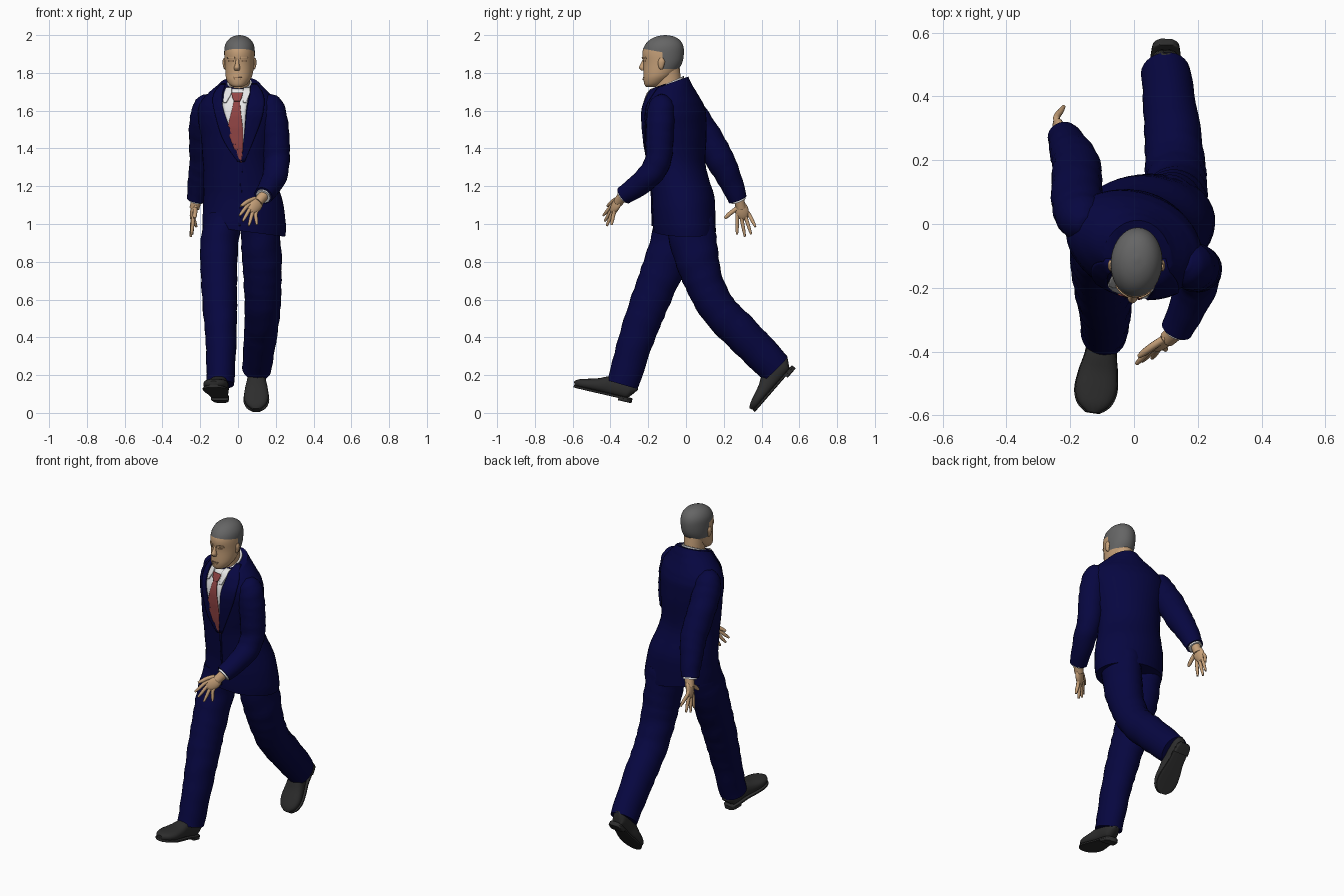
import bpy, bmesh, math
from mathutils import Vector, Matrix
from mathutils.bvhtree import BVHTree

if "Cube" in bpy.data.objects:
    bpy.data.objects.remove(bpy.data.objects["Cube"])


def material(name, *rgb):
    m = bpy.data.materials.new(name)
    m.use_nodes = True
    m.diffuse_color = (*rgb, 1)
    m.node_tree.nodes["Principled BSDF"].inputs["Base Color"].default_value = (*rgb, 1)
    return m


NAVY = material("navy_cloth", .002, .002, .052)
SKIN = material("skin", .56, .35, .19)
HAIR = material("grey_hair", .13, .13, .13)
SHOE = material("black_leather", .026, .026, .026)
SHIRT = material("white_shirt", .8, .8, .8)
TIE = material("red_tie", .29, .06, .06)
SHADE = material("dark_skin", .3, .17, .09)


def finish(name, bm, *mats):
    bmesh.ops.recalc_face_normals(bm, faces=bm.faces)
    me = bpy.data.meshes.new(name)
    bm.to_mesh(me)
    bm.free()
    ob = bpy.data.objects.new(name, me)
    bpy.context.collection.objects.link(ob)
    for m in mats:
        me.materials.append(m)
    bpy.ops.object.select_all(action='DESELECT')
    ob.select_set(True)
    bpy.context.view_layer.objects.active = ob
    bpy.ops.object.shade_smooth_by_angle(angle=math.radians(50))
    return ob


def spline(rows, steps):
    """Smooth interpolation through rows of numbers."""
    out = []
    for i in range(len(rows) - 1):
        p, q, r, s = (rows[min(max(i + k, 0), len(rows) - 1)] for k in (-1, 0, 1, 2))
        for k in range(steps):
            t = k / steps
            out.append([b + .5 * t * (c - a + t * (2*a - 5*b + 4*c - d + t * (3*(b - c) + d - a)))
                        for a, b, c, d in zip(p, q, r, s)])
    return out + [list(rows[-1])]


def loft_mesh(rows, flat=False, segs=20, steps=4, power=1, folds=0):
    """Rings (x, y, z, half width, half depth, yaw), level or square to the path."""
    rows = spline(rows, steps)
    bm, rings = bmesh.new(), []
    for i, r in enumerate(rows):
        c = Vector(r[:3])
        if flat:
            yaw = math.radians(r[5]) if len(r) > 5 else 0
            u, v = Vector((math.cos(yaw), math.sin(yaw), 0)), Vector((-math.sin(yaw), math.cos(yaw), 0))
        else:
            t = (Vector(rows[min(i + 1, len(rows) - 1)][:3]) - Vector(rows[max(i - 1, 0)][:3])).normalized()
            u = (Vector((1, 0, 0)) - t * t.x).normalized()
            v = t.cross(u)
        ring = []
        for k in range(segs):
            a = math.tau * k / segs
            co, si = (math.copysign(abs(f) ** power, f) for f in (math.cos(a), math.sin(a)))
            g = 1 + folds * math.sin(i * 1.9 + 2 * math.sin(a + i * .4))
            ring.append(bm.verts.new(c + (u * r[3] * co + v * r[4] * si) * g))
        rings.append(ring)
    for a, b in zip(rings, rings[1:]):
        for k in range(segs):
            bm.faces.new((a[k], a[k - 1], b[k - 1], b[k]))
    bm.faces.new(rings[0])
    bm.faces.new(rings[-1])
    return bm


def loft(name, mat, rows, **kw):
    return finish(name, loft_mesh(rows, **kw), mat)


def cut(bm, point, normal, trim=False):
    """Cut along a plane; trimming removes the side behind it and closes the hole."""
    res = bmesh.ops.bisect_plane(bm, geom=bm.verts[:] + bm.edges[:] + bm.faces[:],
                                 plane_co=point, plane_no=normal, clear_inner=trim)
    if trim:
        bmesh.ops.contextual_create(bm, geom=[e for e in res["geom_cut"] if isinstance(e, bmesh.types.BMEdge)])


def surface(ob):
    return BVHTree.FromPolygons([v.co for v in ob.data.vertices], [p.vertices[:] for p in ob.data.polygons])


def patch(name, mat, tree, rows, lift, cols=8):
    """Thin plate laid on a front surface; rows are (z, left edge, right edge)."""
    bm, grid, y = bmesh.new(), [], -.2
    for z, x0, x1 in spline(rows, 5):
        line = []
        for k in range(cols + 1):
            x = x0 + (x1 - x0) * k / cols
            hit = tree.ray_cast(Vector((x, -1, z)), Vector((0, 1, 0)))[0]
            y = hit.y if hit else y
            line.append(bm.verts.new((x, y - lift, z)))
        grid.append(line)
    for a, b in zip(grid, grid[1:]):
        for k in range(cols):
            bm.faces.new((a[k], a[k + 1], b[k + 1], b[k]))
    ob = finish(name, bm, mat)
    sol = ob.modifiers.new("thickness", 'SOLIDIFY')
    sol.thickness, sol.offset = .006, 0


# Jacket body, twisted from hips to shoulders, with a slanting hem and neckline
bm = loft_mesh([(.034, .0, .88, .212, .158, 10), (.033, -.01, 1.0, .222, .165, 8),
                (.024, -.015, 1.14, .207, .166, 0), (0, -.045, 1.3, .185, .15, -8),
                (0, -.055, 1.45, .198, .16, -16), (0, -.06, 1.57, .218, .16, -20),
                (.002, -.063, 1.635, .212, .145, -20), (.004, -.066, 1.69, .17, .12, -20),
                (.008, -.068, 1.735, .118, .1, -18), (.01, -.066, 1.765, .088, .085, -12),
                (.01, -.066, 1.785, .07, .075, -10)],
               flat=True, segs=40, folds=.006)
cut(bm, (0, 0, .965), (.13, 0, 1), trim=True)
cut(bm, (0, -.17, 1.715), (0, .36, -1), trim=True)
jacket = finish("jacket", bm, NAVY)
chest = surface(jacket)

# Shirt front, tie and lapels
patch("shirt_front", SHIRT, chest, [(1.33, .012, .02), (1.5, -.045, .035), (1.62, -.08, .045),
                                    (1.715, -.065, .065)], .003)
patch("tie", TIE, chest, [(1.325, .014, .02), (1.4, -.02, .026), (1.5, -.052, .026),
                          (1.6, -.032, .014), (1.655, -.02, .01)], .008)
patch("tie_knot", TIE, chest, [(1.65, -.02, .01), (1.67, -.03, .02), (1.695, -.034, .026)], .013)
patch("right_lapel", NAVY, chest, [(1.33, -.002, .016), (1.45, -.08, -.022), (1.6, -.125, -.076),
                                   (1.68, -.13, -.084), (1.74, -.09, -.066)], .008)
patch("left_lapel", NAVY, chest, [(1.33, .016, .035), (1.5, .036, .105), (1.6, .046, .135),
                                  (1.68, .062, .135), (1.74, .068, .1)], .008)
patch("jacket_edge", NAVY, chest, [(.99, .003, .012), (1.1, .01, .018), (1.22, .012, .021), (1.33, .014, .024)], .003)

# Shirt collar, lower in front, and neck
bm = loft_mesh([(.008, -.082, 1.66, .078, .086), (.008, -.087, 1.74, .067, .077),
                (.008, -.086, 1.8, .061, .074)], flat=True, segs=28)
cut(bm, (0, -.165, 1.715), (0, .45, -1), trim=True)
finish("shirt_collar", bm, SHIRT)
for side, rows in (("right", [(1.642, -.077, -.062), (1.69, -.074, -.036), (1.722, -.062, -.034)]),
                   ("left", [(1.642, .028, .042), (1.69, .026, .062), (1.722, .03, .064)])):
    patch(side + "_collar_point", SHIRT, chest, rows, .01)
loft("neck", SKIN, [(.005, -.09, 1.66, .057, .068), (.007, -.095, 1.76, .056, .068),
                    (.008, -.105, 1.84, .06, .07)], flat=True, segs=28)

# Head, cut along the hairline
bm = loft_mesh([(-.001, -.185, 1.726, .024, .026, -4), (0, -.173, 1.738, .045, .047, -4),
                (.002, -.157, 1.765, .064, .068, -4), (.006, -.141, 1.795, .072, .084, -4),
                (.008, -.123, 1.85, .078, .102, -4), (.008, -.121, 1.905, .081, .11, -4),
                (.008, -.117, 1.945, .077, .102, -4), (.008, -.113, 1.975, .06, .079, -4),
                (.008, -.11, 1.993, .034, .045, -4), (.008, -.11, 2.0, .004, .005, -4)],
               flat=True, segs=40)
brow, nape, temple = Vector((0, -.23, 1.928)), 1.82, -.125
slope = Vector((0, .18, 1))
cut(bm, brow, slope)
cut(bm, (0, 0, nape), (0, 0, 1))
cut(bm, (0, temple, 0), (0, 1, 0))
for f in bm.faces:
    c = f.calc_center_median()
    f.material_index = int((c - brow).dot(slope) > 0 or (c.y > temple and c.z > nape))
head = finish("head", bm, SKIN, HAIR)
face = surface(head)

# Facial features
loft("nose", SKIN, [(-.003, -.219, 1.88, .008, .006), (-.004, -.226, 1.85, .01, .013),
                    (-.005, -.229, 1.828, .016, .02), (-.005, -.224, 1.812, .013, .012)], flat=True, segs=12)
for side, s in (("right", -1), ("left", 1)):
    x = s * .034 - .002
    patch(side + "_eye", SHADE, face, [(1.861, x - .011, x + .011), (1.866, x - .011, x + .011)], 0, 4)
    patch(side + "_brow_ridge", SKIN, face, [(1.874, x - .02, x + .02), (1.884, x - .018, x + .018)], .003)
    loft(side + "_ear", SKIN, [(.008 + s * .074, -.13, 1.818, .004, .006), (.008 + s * .078, -.132, 1.83, .008, .013),
                               (.008 + s * .081, -.13, 1.86, .009, .018), (.008 + s * .08, -.13, 1.88, .004, .008)],
         flat=True, segs=12)
patch("mouth", SHADE, face, [(1.773, -.024, .02), (1.777, -.024, .02)], 0)
patch("lower_lip", SKIN, face, [(1.762, -.015, .011), (1.771, -.02, .016)], .002)


# Sleeves, cuffs and hands
def arm(side, rows):
    loft(side + "_sleeve", NAVY, [(*r, r[3]) for r in rows], folds=.025, steps=5, segs=24)
    end, before = Vector(rows[-1][:3]), Vector(rows[-2][:3])
    d = (end - before).normalized()
    loft(side + "_cuff", SHIRT, [(*(end + d * k), .04, .04) for k in (-.03, .01)])


def hand(side, wrist, knuckles, across, tips, thumb):
    w, k, s = Vector(wrist), Vector(knuckles), Vector(across)
    d = (k - w).normalized()

    def digit(name, a, b, tip, r):
        loft(name, SKIN, [(*a, r, r), (*b, r, r), (*b.lerp(tip, .6), r * .9, r * .9),
                          (*tip, r * .55, r * .55)], segs=10, steps=3)
    for n, (name, tip) in enumerate(zip(("index", "middle", "ring", "little"), tips)):
        base = k + s * (n - 1.5) * .6
        digit(f"{side}_{name}_finger", w.lerp(base, .5), base, Vector(tip), .0105)
    root = w + d * .025 - s * .7
    digit(side + "_thumb", root, root.lerp(Vector(thumb), .4) - s * .15, Vector(thumb), .012)
    # palm: a ball stretched along the hand and flattened across its thickness
    n = d.cross(s).normalized()
    bm = bmesh.new()
    axes = Matrix((s.normalized() * .037, d * .055, n * .018)).transposed().to_4x4()
    bmesh.ops.create_uvsphere(bm, u_segments=16, v_segments=10, radius=1,
                              matrix=Matrix.Translation(w.lerp(k, .6)) @ axes)
    finish(side + "_palm", bm, SKIN)
    loft(side + "_wrist", SKIN, [(*(w - d * .03), .028, .028), (*(w + d * .03), .026, .026)])


arm("left", [(.15, -.12, 1.672, .03), (.168, -.127, 1.635, .066), (.186, -.135, 1.56, .075),
             (.2, -.14, 1.45, .073), (.204, -.15, 1.33, .069), (.19, -.21, 1.24, .064), (.135, -.33, 1.15, .05)])
arm("right", [(-.145, -.005, 1.672, .03), (-.16, .01, 1.635, .068), (-.174, .045, 1.56, .08),
              (-.18, .11, 1.46, .08), (-.18, .18, 1.34, .076), (-.2, .23, 1.24, .065), (-.22, .275, 1.13, .05)])
hand("left", (.122, -.345, 1.135), (.072, -.388, 1.075), (.024, .006, -.024),
     [(.008, -.438, 1.045), (.025, -.43, 1.015), (.057, -.42, .99), (.1, -.395, .995)], (.015, -.415, 1.095))
hand("right", (-.224, .285, 1.11), (-.24, .302, 1.045), (-.004, .034, .008),
     [(-.245, .27, .945), (-.25, .312, .933), (-.242, .345, .945), (-.22, .368, .985)], (-.23, .205, 1.03))

# Trouser legs
loft("right_trouser_leg", NAVY, [(-.08, -.03, 1.02, .1, .13), (-.1, -.075, .88, .1, .12), (-.1, -.147, .7, .095, .107),
                                 (-.095, -.21, .54, .09, .1), (-.09, -.27, .37, .081, .092),
                                 (-.093, -.335, .15, .073, .084)], folds=.022, steps=6, segs=28)
loft("left_trouser_leg", NAVY, [(.11, .02, 1.02, .1, .13), (.125, .05, .85, .105, .12), (.13, .092, .7, .1, .103),
                                (.13, .17, .55, .095, .097), (.12, .295, .42, .088, .098),
                                (.1, .475, .235, .077, .09)], folds=.022, steps=6, segs=28)


# Shoes: upper, sole and heel built level, then posed
def shoe(side, heel, yaw, pitch):
    outline = [(-.005, .02, .07), (.012, .038, .09), (.06, .045, .105), (.12, .048, .1),
               (.18, .06, .075), (.24, .065, .058), (.285, .05, .045), (.31, .02, .03)]
    pose = Matrix.Translation(heel) @ Matrix.Rotation(math.radians(yaw), 4, 'Z') \
        @ Matrix.Rotation(math.radians(pitch), 4, 'X')
    parts = [loft(side + "_shoe", SHOE, [(0, -s, .01 + t / 2, w, t / 2) for s, w, t in outline], power=.8),
             loft(side + "_sole", SHOE, [(0, -s, .012, w + .003, .007) for s, w, t in outline], power=.4),
             loft(side + "_heel", SHOE, [(0, -s, .003, w + .002, .01) for s, w, t in outline[:3]], power=.3)]
    for p in parts:
        p.matrix_world = pose


shoe("right", (-.088, -.295, .06), -8, -13)
shoe("left", (.1, .572, .236), -1, 49)
